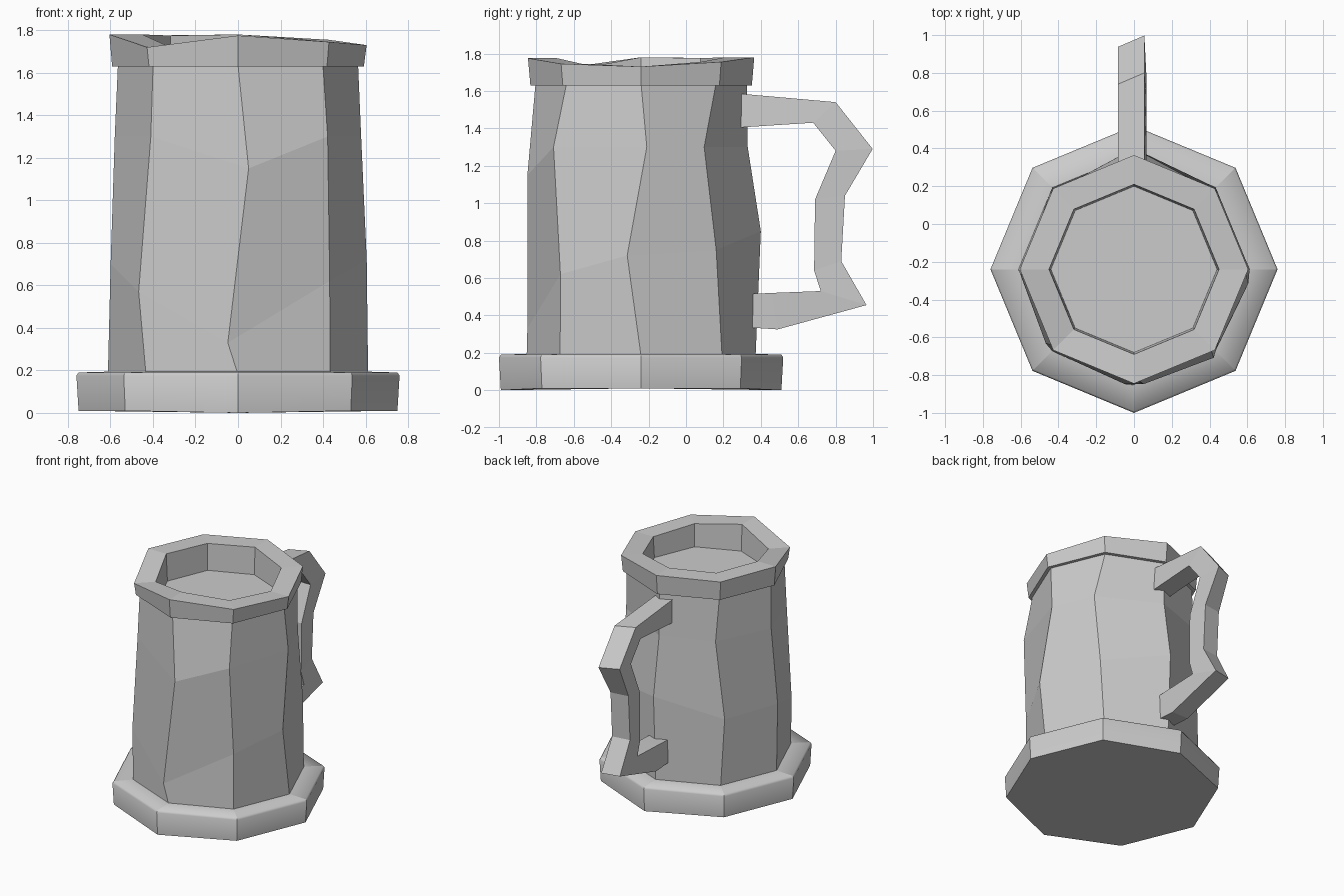
import bpy, bmesh
from math import cos, sin, radians

if "Cube" in bpy.data.objects:
    bpy.data.objects.remove(bpy.data.objects["Cube"])

CY = -0.24  # y of the mug axis


def loft(name, rings, cap_start=True, cap_end=True, soft=False):
    """Skin a stack of closed rings; soft smooths along the profile only."""
    bm = bmesh.new()
    rows = [[bm.verts.new(p) for p in ring] for ring in rings]
    n = len(rows[0])
    for a, b in zip(rows, rows[1:]):
        for i in range(n):
            j = (i + 1) % n
            f = bm.faces.new((a[i], a[j], b[j], b[i]))
            f.smooth = soft
    if cap_start:
        bm.faces.new(rows[0][::-1])
    if cap_end:
        bm.faces.new(rows[-1])
    if soft:
        # keep the corner edges between the eight sides crisp
        for a, b in zip(rows, rows[1:]):
            for u, v in zip(a, b):
                bm.edges.get((u, v)).smooth = False
        for i in range(n):
            bm.edges.get((rows[0][i], rows[0][(i + 1) % n])).smooth = False
    bmesh.ops.recalc_face_normals(bm, faces=bm.faces)
    mesh = bpy.data.meshes.new(name)
    bm.to_mesh(mesh)
    bm.free()
    ob = bpy.data.objects.new(name, mesh)
    bpy.context.collection.objects.link(ob)
    return ob


def pt(i, r, z, turn=0):
    a = radians(45 * i + turn)
    return (r * cos(a), CY + r * sin(a), z)


def octagon(r, z):
    zs = z if isinstance(z, (list, tuple)) else [z] * 8
    return [pt(i, r, zs[i]) for i in range(8)]


# thick foot
foot_z = [0.01, 0.01, 0.0, 0.01, 0.01, 0.01, 0.0, 0.01]
loft("foot", [octagon(0.75, foot_z), octagon(0.76, 0.175),
              octagon(0.75, 0.19), octagon(0.58, 0.195)], soft=True)

# tapered body, each corner edge bent twice: (radius, height, turn in degrees)
low = [(0.61, 0.72, -7), (0.60, 0.75, -3), (0.64, 0.85, 0), (0.60, 0.70, 3),
       (0.60, 0.70, 3), (0.61, 0.57, -5), (0.61, 0.33, -4.5), (0.61, 0.62, 0)]
high = [(0.58, 1.30, 3), (0.56, 1.30, -8), (0.57, 1.30, 0), (0.58, 1.30, -3),
        (0.58, 1.30, -2), (0.58, 1.30, 0), (0.61, 1.15, 4.7), (0.63, 1.30, -3)]
loft("body", [octagon(0.612, 0.18),
              [pt(i, *p) for i, p in enumerate(low)],
              [pt(i, *p) for i, p in enumerate(high)],
              octagon(0.565, 1.635)], cap_end=False)

# uneven rim with the recessed inner surface
rim_z = [1.73, 1.755, 1.78, 1.775, 1.78, 1.72, 1.775, 1.745]
loft("rim", [octagon(0.55, 1.63), octagon(0.592, 1.63), octagon(0.605, rim_z),
             octagon(0.45, rim_z), octagon(0.44, 1.57)], cap_start=False)

# angular handle: outer y, z, inner y, z, and setback of the left outer edge
stations = [
    (0.29, 1.585, 0.295, 1.405, 0.0), (0.80, 1.54, 0.68, 1.43, 0.06),
    (0.998, 1.29, 0.80, 1.28, 0.06), (0.85, 1.04, 0.69, 1.02, 0.02),
    (0.83, 0.69, 0.685, 0.64, 0.02), (0.965, 0.455, 0.72, 0.53, 0.03),
    (0.49, 0.325, 0.46, 0.52, 0.0), (0.34, 0.335, 0.35, 0.515, 0.0)]
XL, XR = -0.085, 0.055
loft("handle", [[(XL, yo - s, zo), (XR, yo, zo), (XR + 0.01, yi, zi), (XL, yi, zi)]
                for yo, zo, yi, zi, s in stations])
